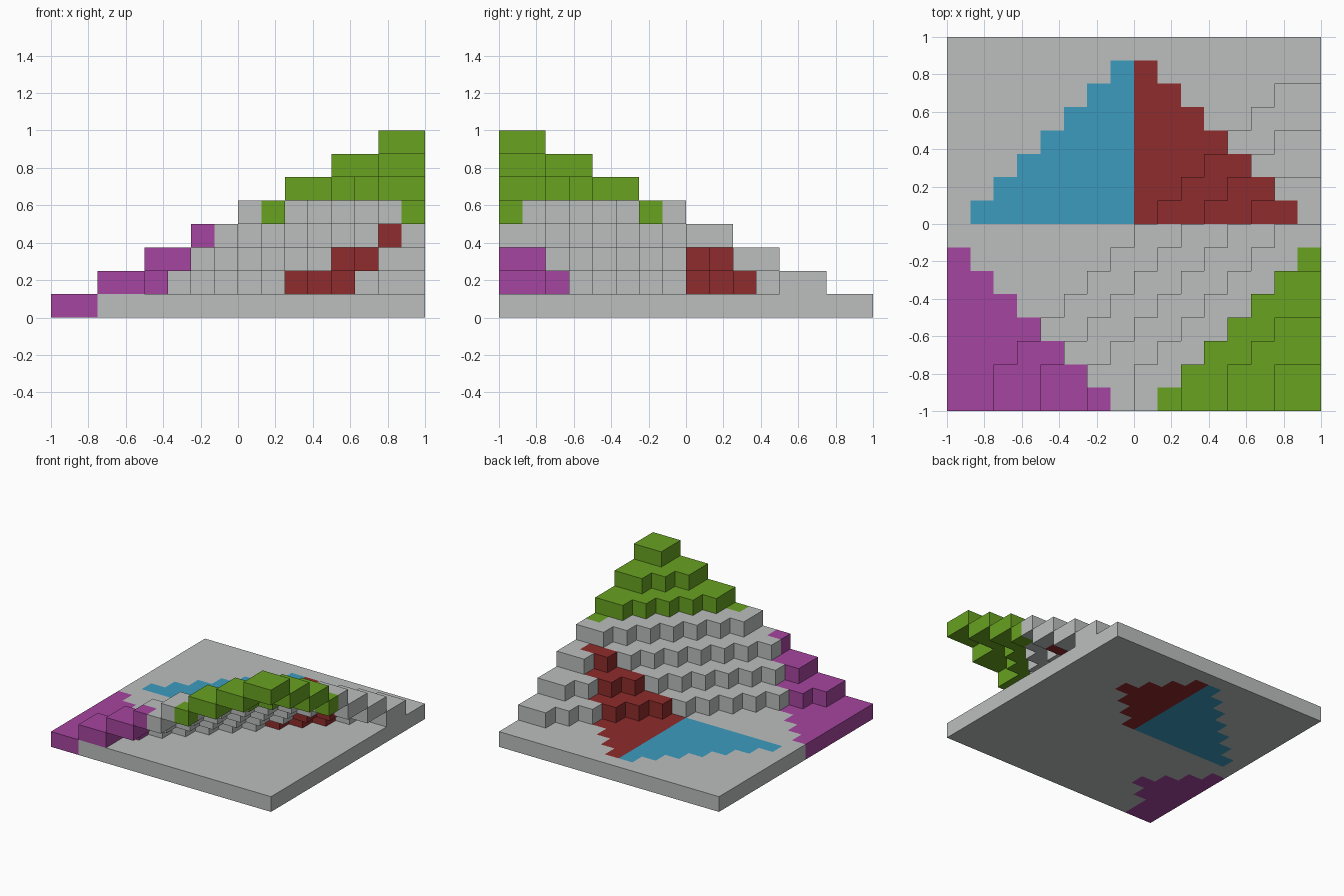
import bpy, bmesh, math
from mathutils import Vector

cube = bpy.data.objects.get("Cube")
if cube:
    bpy.data.objects.remove(cube, do_unlink=True)

N = 16            # cells along each side
S = 2 / N         # cell size
LEVELS = N // 2   # slab plus seven steps

# Materials
COLOURS = {
    "stone_grey": (0.50, 0.52, 0.515),
    "purple": (0.38, 0.06, 0.35),
    "green": (0.138, 0.36, 0.015),
    "blue": (0.045, 0.33, 0.52),
    "dark_red": (0.275, 0.025, 0.025),
}
NAMES = list(COLOURS)
materials = []
for name, rgb in COLOURS.items():
    mat = bpy.data.materials.new(name)
    mat.use_nodes = True
    mat.diffuse_color = (*rgb, 1)
    bsdf = next(n for n in mat.node_tree.nodes if n.type == 'BSDF_PRINCIPLED')
    bsdf.inputs["Base Color"].default_value = (*rgb, 1)
    materials.append(mat)


def colour(i, j, k):
    """Colour of a cell, by its place in the plan."""
    if k == 0 and i > j and (i, j) != (1, 0):
        return "stone_grey"          # slab below the overhanging steps
    if i + j <= 6:
        return "purple"
    if i - j >= 9:
        return "green"
    half = N // 2
    if j >= half and i < half and j - i <= 7:
        return "blue"
    if j >= half and i >= half and i + j <= 22:
        return "dark_red"
    return "stone_grey"


def level_cells(k):
    """Full slab at the bottom, then a diagonal zigzag with square end blocks."""
    if k == 0:
        return {(i, j, k) for i in range(N) for j in range(N)}
    cells = {(i, j, k) for i in range(2 * k, N) for j in range(N - 2 * k)
             if i - j in (2 * k - 1, 2 * k)}
    return cells | {(2 * k + 1, 0, k), (N - 1, N - 2 * k - 2, k)}


levels = [level_cells(k) for k in range(LEVELS)]
solid = set().union(*levels)


def build_level(name, cells):
    """Skin the outside of one level and merge flat areas of one colour."""
    bm = bmesh.new()
    for cell in sorted(cells):
        centre = Vector(((cell[0] + 0.5) * S - 1, (cell[1] + 0.5) * S - 1,
                         (cell[2] + 0.5) * S))
        index = NAMES.index(colour(*cell))
        for axis in range(3):
            for sign in (-1, 1):
                step = [0, 0, 0]
                step[axis] = sign
                if tuple(c + d for c, d in zip(cell, step)) in solid:
                    continue
                n = Vector(step)
                u = Vector((0, 0, 0))
                u[(axis + 1) % 3] = 1
                v = n.cross(u)
                corners = (n - u - v, n + u - v, n + u + v, n - u + v)
                face = bm.faces.new([bm.verts.new(centre + c * S / 2) for c in corners])
                face.material_index = index
    bmesh.ops.remove_doubles(bm, verts=bm.verts[:], dist=S / 100)
    bmesh.ops.dissolve_limit(bm, angle_limit=math.radians(1), verts=bm.verts[:],
                             edges=bm.edges[:], delimit={'MATERIAL'})
    mesh = bpy.data.meshes.new(name)
    bm.to_mesh(mesh)
    bm.free()
    for mat in materials:
        mesh.materials.append(mat)
    bpy.context.collection.objects.link(bpy.data.objects.new(name, mesh))


# Base slab and the climbing steps
for k, cells in enumerate(levels):
    build_level("base_slab" if k == 0 else f"step_{k}", cells)
